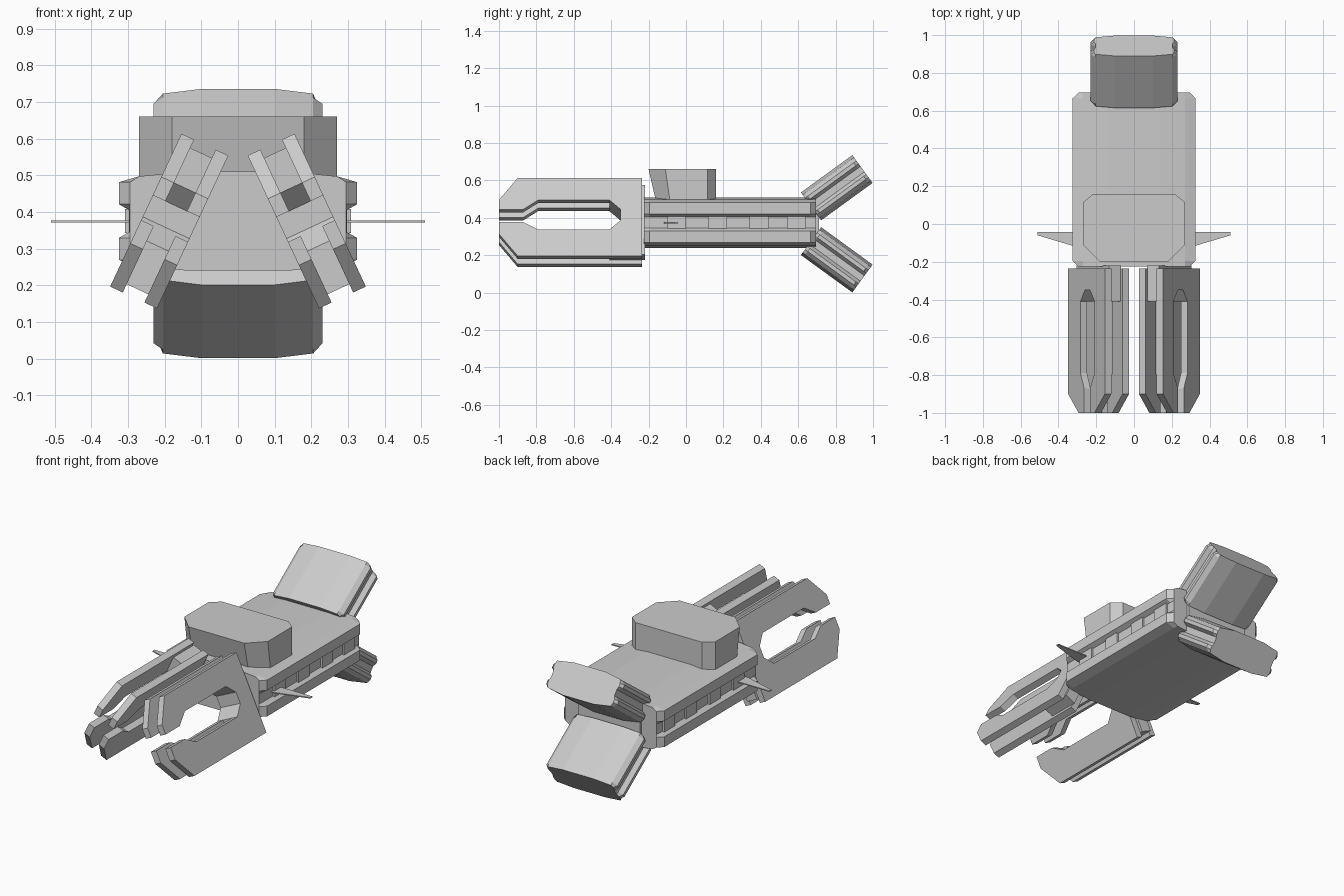
import bpy, bmesh, math
from mathutils import Matrix, Vector

if "Cube" in bpy.data.objects:
    bpy.data.objects.remove(bpy.data.objects["Cube"])


def loft(name, rings):
    """Closed solid through matching rings of 3D points."""
    bm = bmesh.new()
    loops = [[bm.verts.new(p) for p in r] for r in rings]
    n = len(rings[0])
    for a, b in zip(loops, loops[1:]):
        for i in range(n):
            j = (i + 1) % n
            bm.faces.new((a[i], a[j], b[j], b[i]))
    bm.faces.new(loops[0])
    bm.faces.new(loops[-1])
    bmesh.ops.recalc_face_normals(bm, faces=bm.faces)
    me = bpy.data.meshes.new(name)
    bm.to_mesh(me)
    bm.free()
    ob = bpy.data.objects.new(name, me)
    bpy.context.collection.objects.link(ob)
    return ob


def box(name, x, y, z):
    return loft(name, [[(x[0], y[0], k), (x[1], y[0], k), (x[1], y[1], k), (x[0], y[1], k)] for k in z])


def grooved_block(name, quarter, length, cut):
    """Crowned block with side grooves, running along y with cut corners."""
    right = quarter + [(x, -z) for x, z in reversed(quarter)]
    prof = right + [(-x, z) for x, z in reversed(right)]
    lim = max(x for x, z in prof) - cut
    h = length / 2
    rings = []
    for y, m in ((-h, lim), (-h + cut, 9), (h - cut, 9), (h, lim)):
        rings.append([(max(-m, min(m, x)), y, z) for x, z in prof])
    return loft(name, rings)


# Main hull
hull = grooved_block("main_hull", [(.14, .135), (.27, .122), (.325, .106), (.325, .046),
                                   (.297, .03)], .92, .03)
hull.location = (0, .235, .375)

# Panels set in the hull side grooves
for side in (-1, 1):
    for k, y in enumerate((-.1, .12, .34, .54)):
        xs = sorted((side * .28, side * .308))
        box(f"groove_panel_{side}_{k}", xs, (y, y + .1), (.342, .408))

# Cabin with raked front
def cabin_ring(z, front, shoulder):
    half = [(.18, front), (.27, shoulder), (.27, .115), (.215, .16)]
    return [(x, y, z) for x, y in half] + [(-x, y, z) for x, y in reversed(half)]

loft("cabin", [cabin_ring(.485, -.16, -.085), cabin_ring(.66, -.2, -.11)])

# Rear thruster pods, one tilted up and one down
for name, z, tilt in (("upper_thruster", .561, 36), ("lower_thruster", .1755, -36)):
    pod = grooved_block(name, [(.1, .092), (.205, .076), (.23, .055), (.23, .035), (.205, .018)], .34, .018)
    pod.matrix_world = Matrix.Translation((0, .806, z)) @ Matrix.Rotation(math.radians(tilt), 4, 'X')

# Thruster mount at the rear of the hull
box("thruster_mount", (-.2, .2), (.66, .71), (.31, .43))

# Front claws: two slotted plates joined by a recessed core
claw = [(-.235, -.23), (-.9, -.23), (-1, -.1), (-1, -.045), (-.87, -.045), (-.79, -.1),
        (-.41, -.1), (-.35, -.045), (-.35, .02), (-.41, .075), (-.79, .075), (-.87, .03),
        (-1, .03), (-1, .1), (-.9, .23), (-.235, .23)]
back_hole = [(-.22, -.205), (-.41, -.205), (-.41, -.1), (-.35, -.045), (-.35, .02),
             (-.41, .075), (-.41, .205), (-.22, .205)]
ang = math.radians(25)
for side, label in ((-1, "left"), (1, "right")):
    down = Vector((side * math.sin(ang), 0, -math.cos(ang)))
    out = Vector((side * math.cos(ang), 0, math.sin(ang)))
    mid = Vector((side * .1875, 0, .375))

    def plate(name, outline, o0, o1):
        loft(name, [[mid + out * o + down * s + Vector((0, y, 0)) for y, s in outline]
                    for o in (o0, o1)])

    plate(f"{label}_claw_outer_plate", claw, .0325, .0705)
    plate(f"{label}_claw_inner_plate", claw, -.0705, -.0325)
    plate(f"{label}_claw_core", back_hole, -.034, .034)

    # Thin side fin
    fin = [(.28, -.042), (.51, -.042), (.51, -.06), (.325, -.115), (.28, -.12)]
    loft(f"{label}_side_fin", [[(side * x, y, z) for x, y in fin] for z in (.371, .377)])
